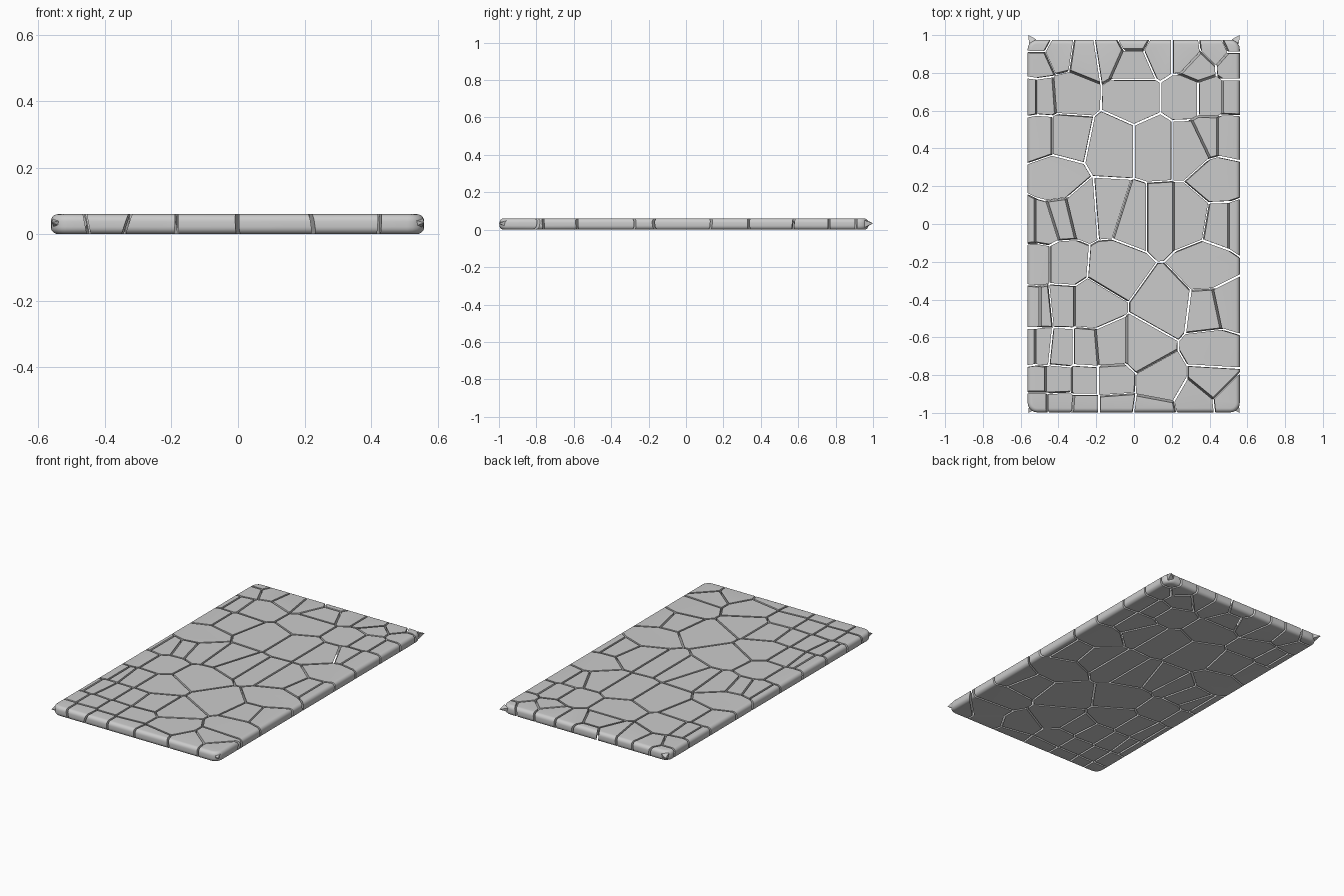
import bpy, bmesh, math, random
from mathutils import Vector

if "Cube" in bpy.data.objects:
    bpy.data.objects.remove(bpy.data.objects["Cube"])

random.seed(4)
GAP = 0.011                      # crack width
X0, X1, Y0, Y1, H = -0.563, 0.56, -0.997, 0.975, 0.06
EDGE_R, CORNER_R = 0.022, 0.05   # rolled edge, plan corner

# Stone centres, laid out in rough courses from back to front
COURSES = [
    [(-.51, .97), (-.51, .86), (-.40, .91), (-.265, .89), (-.135, .91), (0, .985),
     (0, .85), (.135, .91), (.27, .91), (.345, .84), (.43, .93), (.52, .97), (.52, .85)],
    [(-.535, .68), (-.485, .68), (-.345, .69), (0, .68), (.28, .68), (.40, .68), (.52, .68)],
    [(-.50, .47), (-.36, .47), (-.115, .42), (.115, .42), (.29, .42), (.395, .47), (.51, .47)],
    [(-.42, .24), (.46, .23)],
    [(-.535, .0), (-.485, .0), (-.39, .03), (-.265, .06), (-.135, .07), (-.01, .03),
     (.14, .03), (.29, .03), (.47, -.0), (.54, .0)],
    [(-.52, -.21), (-.375, -.21), (-.11, -.23), (.39, -.22)],
    [(-.535, -.44), (-.485, -.44), (-.39, -.43), (-.23, -.43), (.17, -.43),
     (.405, -.46), (.50, -.44)],
    [(-.535, -.66), (-.49, -.66), (-.395, -.67), (-.25, -.67), (-.13, -.66),
     (.04, -.66), (.43, -.67)],
    [(-.51, -.83), (-.41, -.83), (-.26, -.83), (-.12, -.83), (.14, -.84), (.42, -.84)],
    [(-.51, -.96), (-.405, -.96), (-.26, -.97), (-.11, -.97), (.11, -1.0), (.33, -.95),
     (.51, -.93)],
]
# Small height differences tilt the cracks between neighbours
seeds = [Vector((x, y, 0.03 + random.uniform(-0.03, 0.03)))
         for row in COURSES for x, y in row]


def outline(inset):
    """Rounded rectangle outline of the slab, moved inwards."""
    r = CORNER_R
    pts = []
    for cx, cy, a0 in ((X1 - r, Y1 - r, 0), (X0 + r, Y1 - r, 90),
                       (X0 + r, Y0 + r, 180), (X1 - r, Y0 + r, 270)):
        for k in range(6):
            a = math.radians(a0 + 18 * k)
            pts.append((cx + (r - inset) * math.cos(a), cy + (r - inset) * math.sin(a)))
    return pts


def make_slab():
    """Solid slab with a rolled rim, built as stacked outlines."""
    arc = [math.radians(90 * k / 5) for k in range(6)]
    prof = [(EDGE_R * (1 - math.sin(a)), EDGE_R * (1 - math.cos(a))) for a in arc]
    prof += [(i, H - z) for i, z in reversed(prof)]
    bm = bmesh.new()
    rings = [[bm.verts.new((x, y, z)) for x, y in outline(i)] for i, z in prof]
    n = len(rings[0])
    for a, b in zip(rings, rings[1:]):
        for k in range(n):
            bm.faces.new((a[k], a[(k + 1) % n], b[(k + 1) % n], b[k]))
    bm.faces.new(rings[0][::-1])
    bm.faces.new(rings[-1])
    return bm


def add_object(name, bm):
    bmesh.ops.recalc_face_normals(bm, faces=bm.faces[:])
    me = bpy.data.meshes.new(name)
    bm.to_mesh(me)
    bm.free()
    ob = bpy.data.objects.new(name, me)
    bpy.context.collection.objects.link(ob)
    return ob


def cut_stone(slab, seed):
    """Trim a copy of the slab by the mid-plane to every other centre."""
    bm = slab.copy()
    for other in sorted(seeds, key=lambda s: (s - seed).length)[1:]:
        d = (other - seed).normalized()
        res = bmesh.ops.bisect_plane(
            bm, geom=bm.verts[:] + bm.edges[:] + bm.faces[:], dist=1e-6,
            plane_co=(seed + other) / 2 - d * GAP / 2, plane_no=d, clear_outer=True)
        rim = [e for e in res["geom_cut"]
               if isinstance(e, bmesh.types.BMEdge) and e.is_valid and e.is_boundary]
        if len(rim) > 2:
            bmesh.ops.edgenet_fill(bm, edges=rim)
    return bm


# Fractured slab
slab = make_slab()
count = 0
for s in seeds:
    bm = cut_stone(slab, s)
    if len(bm.faces) < 4:
        bm.free()
        continue
    count += 1
    add_object(f"stone_{count:02d}", bm)
slab.free()

# Loose splinters left at the four corners
for i, (sx, y, sy) in enumerate(((-1, 1.0, 1), (1, 1.0, 1), (-1, -1.0, -1), (1, -1.0, -1))):
    bm = bmesh.new()
    back = y - sy * 0.045
    for p in ((sx * .56, y, .035), (sx * .555, back, .05), (sx * .518, y - sy * .022, .045),
              (sx * .548, back, .012), (sx * .525, y - sy * .024, .02)):
        bm.verts.new(p)
    bmesh.ops.convex_hull(bm, input=bm.verts[:])
    add_object(f"corner_splinter_{i + 1}", bm)

# Smooth the rolled rim, keep broken edges crisp
for ob in bpy.context.collection.objects:
    ob.select_set(True)
    bpy.context.view_layer.objects.active = ob
bpy.ops.object.shade_smooth_by_angle(angle=math.radians(30))
